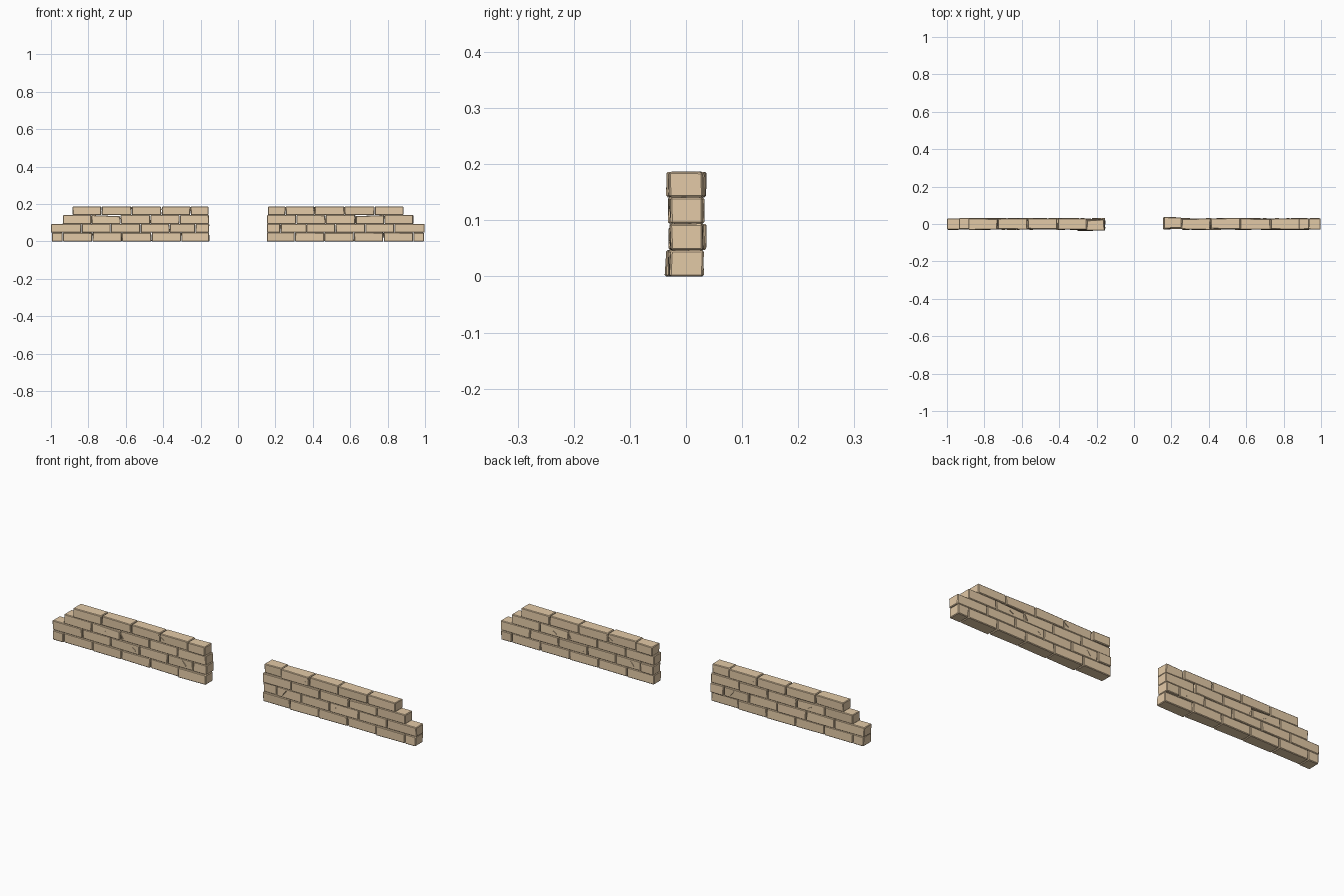
import bpy, bmesh, math, random
from mathutils import Vector, Matrix

if "Cube" in bpy.data.objects:
    bpy.data.objects.remove(bpy.data.objects["Cube"])

random.seed(4)

STONE = bpy.data.materials.new("tan stone")
STONE.diffuse_color = (0.77, 0.59, 0.385, 1)
STONE.use_nodes = True
STONE.node_tree.nodes["Principled BSDF"].inputs["Base Color"].default_value = STONE.diffuse_color


def add_brick(bm, x0, x1, z0, z1, dy, chip):
    """One worn brick: a slightly uneven box with narrow bevels."""
    b = bmesh.new()
    bmesh.ops.create_cube(b, size=1)
    for v in b.verts:
        sx, sy, sz = v.co.x > 0, v.co.y > 0, v.co.z > 0
        v.co = Vector((x1 if sx else x0,
                       (0.029 if sy else -0.029) + dy + random.uniform(-.0025, .0025),
                       z1 if sz else z0))
        v.co.x += random.uniform(0, .002) * (-1 if sx else 1)
        if sz:
            v.co.z -= random.uniform(0, .001)
        if chip and sz and sx:          # worn corner beside the joint
            v.co.z -= 0.006
    bmesh.ops.bevel(b, geom=b.edges[:], offset=0.003, segments=1,
                    profile=0.5, affect='EDGES')
    tmp = bpy.data.meshes.new("tmp")
    b.to_mesh(tmp)
    b.free()
    bm.from_mesh(tmp)
    bpy.data.meshes.remove(tmp)


def finish(name, bm):
    me = bpy.data.meshes.new(name)
    bm.to_mesh(me)
    bm.free()
    me.materials.append(STONE)
    bpy.context.collection.objects.link(bpy.data.objects.new(name, me))


# Courses: height range and brick joints, outer end to passage end
COURSES = [
    (0.000, 0.0475, [-.996, -.937, -.778, -.620, -.462, -.304, -.153]),
    (0.047, 0.0945, [-1.0, -.836, -.680, -.521, -.366, -.227, -.153]),
    (0.094, 0.1415, [-.938, -.783, -.628, -.468, -.312, -.154]),
    (0.141, 0.187, [-.886, -.730, -.569, -.409, -.254, -.158]),
]
# Diagonal chips on the faces: x, z, length, tilt
CHIPS = [(-.40, .166, .035, 35), (-.62, .117, .03, 60), (-.275, .073, .03, 50),
         (-.70, .113, .02, 30), (-.55, .070, .02, 35)]

for side, turn in (("left", 0), ("right", math.pi)):
    spin = Matrix.Rotation(turn, 4, 'Z')
    # brick courses
    for i, (z0, z1, joints) in enumerate(COURSES):
        bm = bmesh.new()
        n = len(joints) - 1
        for j in range(n):
            dy = random.uniform(-.002, .002)
            proud = i == 3 or (i == 0 and side == "left") or (i == 1 and side == "right")
            if j == n - 1 and proud:
                dy = -0.007             # bricks standing proud at the passage
            add_brick(bm, joints[j] + .0003, joints[j + 1] - .0003, z0, z1, dy,
                      i == 2 and j == 1)
        bm.transform(spin)
        finish(f"{side}_wall_course_{i + 1}", bm)
    # shallow raised chips on both faces
    bm = bmesh.new()
    for x, z, length, tilt in CHIPS:
        for y in (-.028, .028):
            bmesh.ops.create_cube(bm, size=1, matrix=Matrix.Translation((x, y, z))
                                  @ Matrix.Rotation(math.radians(tilt), 4, 'Y')
                                  @ Matrix.Diagonal((length, .007, .003, 1)))
    bm.transform(spin)
    finish(f"{side}_wall_chips", bm)
